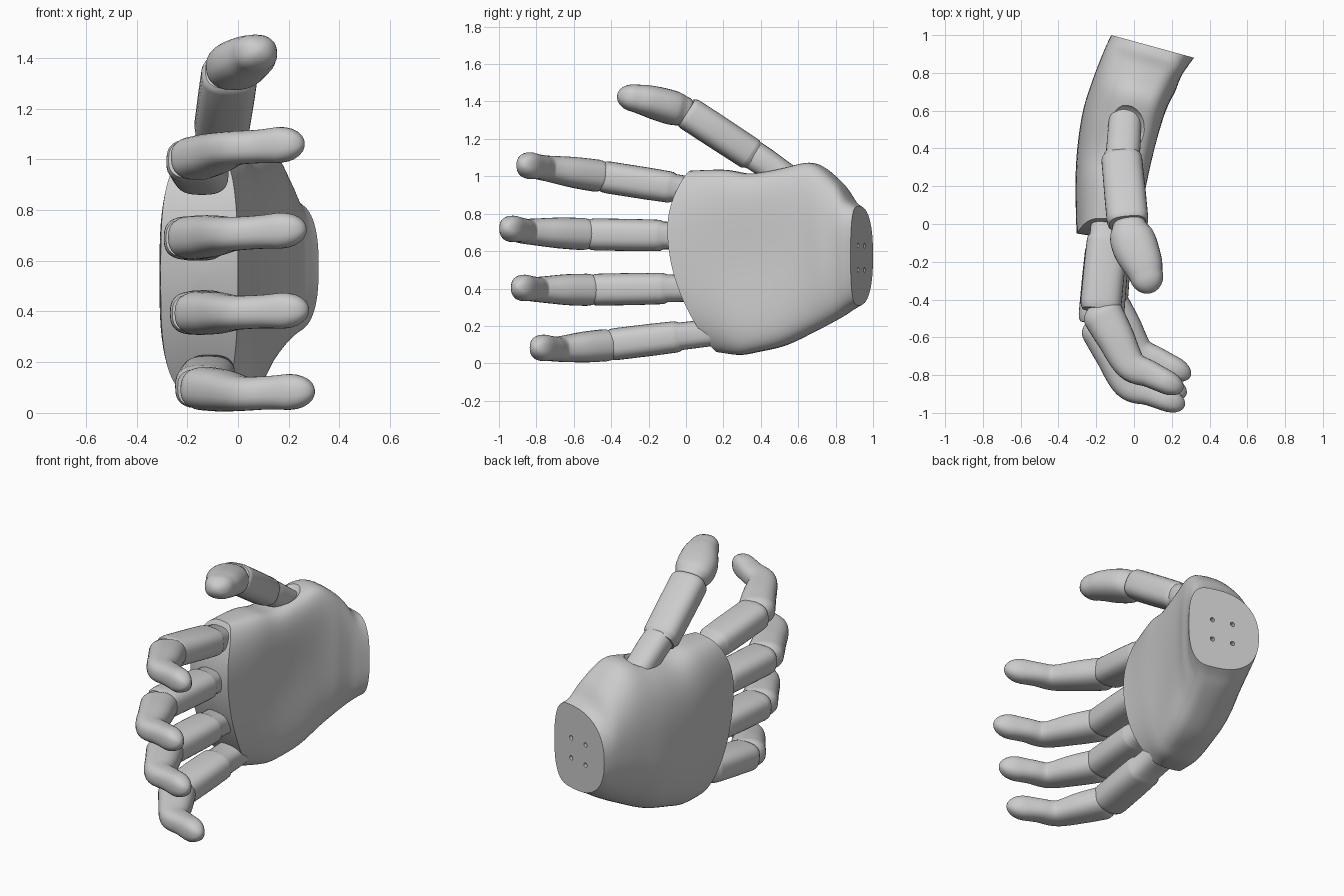
import bpy, bmesh, math
from mathutils import Vector

if "Cube" in bpy.data.objects:
    bpy.data.objects.remove(bpy.data.objects["Cube"])


def catmull(rows, steps):
    """Smoothly resample rows of numbers."""
    out = []
    for i in range(len(rows) - 1):
        p0, p1, p2 = rows[max(i - 1, 0)], rows[i], rows[i + 1]
        p3 = rows[min(i + 2, len(rows) - 1)]
        for s in range(steps):
            t = s / steps
            out.append([0.5 * (2 * b + (c - a) * t + (2 * a - 5 * b + 4 * c - d) * t * t
                               + (3 * b - a - 3 * c + d) * t ** 3)
                        for a, b, c, d in zip(p0, p1, p2, p3)])
    return out + [list(rows[-1])]


def spow(v, e):
    return math.copysign(abs(v) ** e, v)


def shade(ob):
    bpy.ops.object.select_all(action='DESELECT')
    bpy.context.view_layer.objects.active = ob
    ob.select_set(True)
    bpy.ops.object.shade_smooth_by_angle(angle=math.radians(38))


def skin(name, rings):
    """Bridge closed rings of points into a capped solid."""
    bm = bmesh.new()
    loops = [[bm.verts.new(p) for p in r] for r in rings]
    n = len(loops[0])
    for a, b in zip(loops, loops[1:]):
        for i in range(n):
            bm.faces.new((a[i], a[(i + 1) % n], b[(i + 1) % n], b[i]))
    bm.faces.new(loops[0][::-1])
    bm.faces.new(loops[-1])
    bmesh.ops.recalc_face_normals(bm, faces=bm.faces)
    me = bpy.data.meshes.new(name)
    bm.to_mesh(me)
    bm.free()
    ob = bpy.data.objects.new(name, me)
    bpy.context.collection.objects.link(ob)
    return ob


def tube(name, rows, steps=1, start_cap=0.0, end_cap=0.0, square=0.8, n=32):
    """Sweep a rounded section along rows of (x, y, z, half width, half height)."""
    rows = catmull(rows, steps) if steps > 1 else rows
    pos = [Vector(r[:3]) for r in rows]
    last = len(rows) - 1
    frames = [(pos[i], (pos[min(i + 1, last)] - pos[max(i - 1, 0)]).normalized(),
               rows[i][3], rows[i][4]) for i in range(last + 1)]

    def cap(frame, depth):
        p, t, a, b = frame
        return [(p + t * depth * math.sin(g), t, a * math.cos(g), b * math.cos(g))
                for g in (math.radians(d) for d in (15, 30, 45, 60, 73, 83, 89))]
    head = cap(frames[0], -start_cap)[::-1] if start_cap else []
    tail = cap(frames[-1], end_cap) if end_cap else []
    rings = []
    for p, t, a, b in head + frames + tail:
        side = t.cross(Vector((0, 0, 1))).normalized()
        up = side.cross(t)
        rings.append([p + side * a * spow(math.cos(g), square) + up * b * spow(math.sin(g), square)
                      for g in (2 * math.pi * k / n for k in range(n))])
    ob = skin(name, rings)
    shade(ob)
    return ob


# Palm sections: back x, y, palm-side x, y, bottom z, top z, roundness, front bow
SECTIONS = [
    (-.305, -.05, .00, -.10, .06, 1.03, .62, .57),
    (-.31, .20, .08, .12, .045, 1.035, .66, .30),
    (-.30, .40, .125, .30, .06, 1.015, .73, .10),
    (-.27, .60, .165, .48, .095, 1.045, .79, 0),
    (-.22, .76, .20, .64, .17, 1.07, .85, 0),
    (-.17, .89, .245, .77, .24, .975, .85, 0),
    (-.14, .96, .285, .835, .285, .875, .85, 0),
    (-.12, 1.0, .318, .88, .31, .84, .85, 0)]


def palm_ring(s, k=1.0, n=72):
    """D-shaped section: arched back of the hand, cupped palm side."""
    dx, dy, px, py, zb, zt, e, bow = s
    ring = []
    for i in range(n):
        g = 2 * math.pi * i / n
        c, w = math.cos(g), math.sin(g)
        cup = 0
        if c < 0:
            u, w = .62 + .62 * spow(c, e), spow(w, e)
        else:
            u, w = .62 + .38 * spow(c, .55), spow(w, .78)
            cup = .05 * (1 - w * w) ** 1.5 * max(0, 1 - ((py - .3) / .4) ** 2)
        u, w = .55 + (u - .55) * k, w * k
        z = (zb + zt) / 2 + w * (zt - zb) / 2
        lean = bow * (z - .72) ** 2 * (1.9 if z > .72 else 1)
        ring.append((dx + (px - dx) * u - cup, dy + (py - dy) * u + lean, z))
    return ring


first, final = SECTIONS[0], SECTIONS[-1]
palm = skin("palm", [palm_ring(first, k) for k in (.02, .2, .4, .6, .8, .95)]
            + [palm_ring(s) for s in catmull(SECTIONS, 6)]
            + [palm_ring(final, .6)])

# Cutters: thumb socket and four bolt holes in the wrist face
cutters = []
bpy.ops.mesh.primitive_uv_sphere_add(segments=32, ring_count=16, location=(-.06, .47, 1.09))
cutters.append(bpy.context.object)
cutters[0].scale = (.14, .17, .095)
wrist_normal = Vector((.27, .963, 0))
for x, y in ((.17, .92), (.045, .955)):
    for z in (.50, .63):
        bpy.ops.mesh.primitive_cylinder_add(
            vertices=20, radius=.014, depth=.16, location=(x, y, z),
            rotation=wrist_normal.to_track_quat('Z', 'Y').to_euler())
        cutters.append(bpy.context.object)
bpy.context.view_layer.update()
for c in cutters:
    c.hide_render = True
    m = palm.modifiers.new("cut", 'BOOLEAN')
    m.operation, m.solver, m.object = 'DIFFERENCE', 'EXACT', c
    bpy.context.view_layer.objects.active = palm
    bpy.ops.object.modifier_apply(modifier=m.name)
    bpy.data.objects.remove(c)
shade(palm)


def segment(name, root, joint, a, b, step):
    """Straight finger link with a stepped root and eased end."""
    r, j = Vector(root), Vector(joint)
    rows = [(*r.lerp(j, f), a * k, b * k) for f, k in
            ((0, .86), (step - .03, .88), (step, .98), (step + .03, 1), (.6, 1.02),
             (.93, 1.02), (.97, .99), (1, .90))]
    tube(name, rows, square=.72)


# Fingers: root, joint, bend and tip of each centre line
FINGERS = {
    "index": ((-.12, .15, .905), (-.178, -.455, 1.0), (-.02, -.745, 1.043), (.205, -.853, 1.06)),
    "middle": ((-.13, .10, .68), (-.188, -.525, .69), (-.03, -.845, .705), (.215, -.945, .722)),
    "ring": ((-.115, .12, .405), (-.163, -.505, .393), (-.01, -.785, .395), (.222, -.882, .405)),
    "little": ((-.10, .18, .17), (-.142, -.415, .098), (.02, -.675, .076), (.245, -.782, .084))}
for name, (root, joint, bend, tip) in FINGERS.items():
    segment(name + "_finger_base", root, joint, .107, .084, .38)
    j, b, t = Vector(joint), Vector(bend), Vector(tip)
    s = j.lerp(b, .1)
    tube(name + "_finger_tip",
         [(*s, .109, .086), (*j.lerp(b, .5), .100, .082), (*b, .084, .068),
          (*b.lerp(t, .45), .071, .066), (*t.lerp(b, .2), .065, .071)],
         steps=6, start_cap=.08, end_cap=.11, square=.82)

# Thumb: socket link, middle link and rounded tip
tube("thumb_root", [(-.04, .66, .90, .085, .075), (-.055, .42, 1.075, .09, .078),
                    (-.06, .36, 1.115, .09, .078)], end_cap=.04)
segment("thumb_middle", (-.067, .367, 1.105), (-.032, .0, 1.345), .108, .088, .06)
tube("thumb_tip",
     [(-.025, -.01, 1.348, .09, .078), (-.015, -.06, 1.362, .115, .09),
      (.01, -.13, 1.383, .12, .09), (.045, -.21, 1.405, .107, .083),
      (.064, -.27, 1.417, .09, .074)],
     steps=5, start_cap=.05, end_cap=.10, square=.85)
